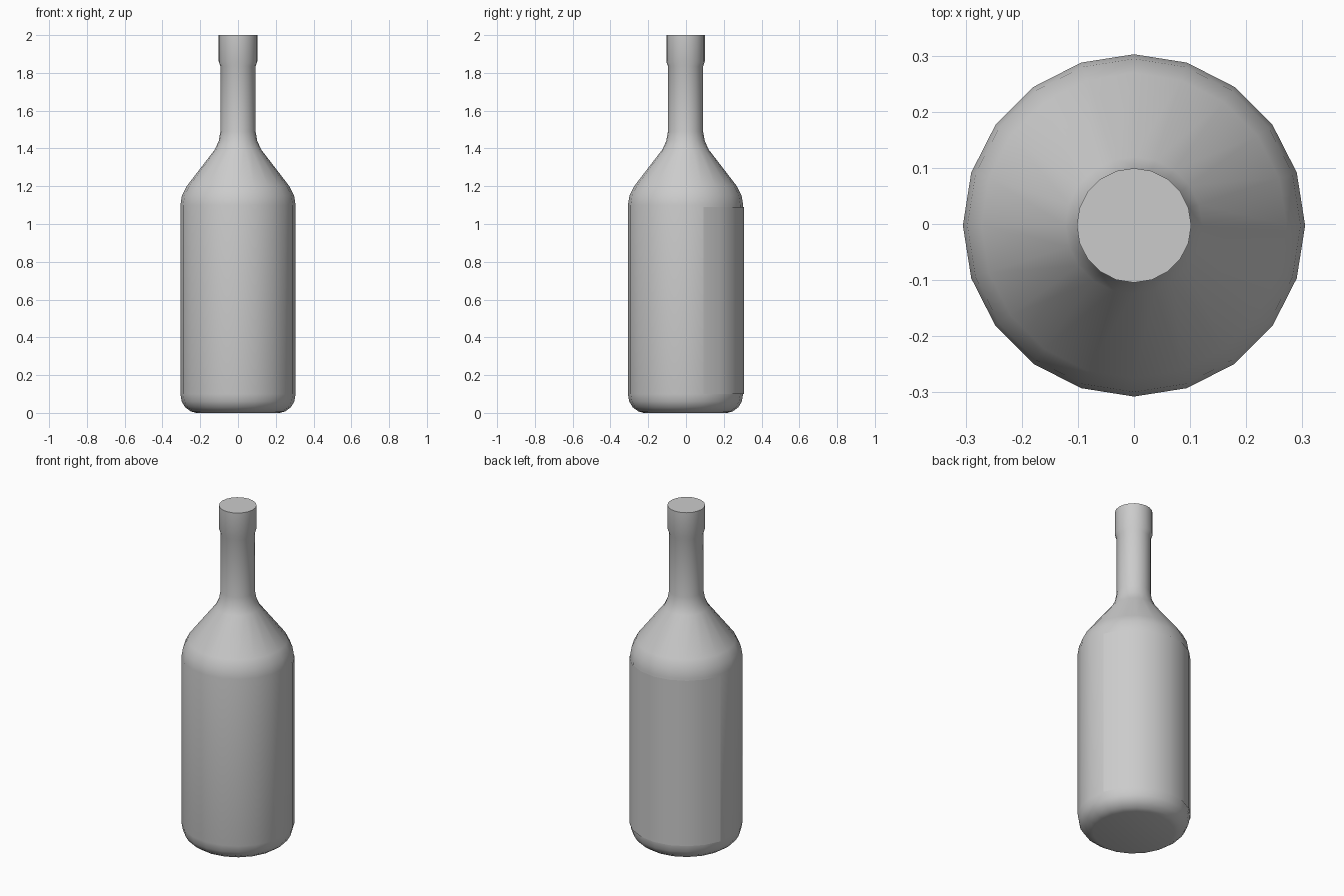
import bpy, bmesh
from math import cos, sin, tau

if "Cube" in bpy.data.objects:
    bpy.data.objects.remove(bpy.data.objects["Cube"])

SIDES = 20
Y_SHIFT = -0.0025  # the raised label pushes the bottle slightly forward


def lathe(name, profile, first=0, last=SIDES, caps=False):
    """Revolve (radius, z) points through whole facets first..last."""
    full = last - first == SIDES
    count = SIDES if full else last - first + 1
    bm = bmesh.new()
    rings = []
    for r, z in profile:
        angles = [tau * (first + i) / SIDES for i in range(count)]
        rings.append([bm.verts.new((r * cos(a), r * sin(a) + Y_SHIFT, z)) for a in angles])
    for low, high in zip(rings, rings[1:]):
        for i in range(last - first):
            j = (i + 1) % count
            bm.faces.new((low[i], low[j], high[j], high[i]))
    if caps:
        bm.faces.new(rings[0][::-1])
        bm.faces.new(rings[-1])
    mesh = bpy.data.meshes.new(name)
    bm.to_mesh(mesh)
    bm.free()
    obj = bpy.data.objects.new(name, mesh)
    bpy.context.collection.objects.link(obj)
    bpy.ops.object.select_all(action='DESELECT')
    obj.select_set(True)
    bpy.context.view_layer.objects.active = obj
    bpy.ops.object.shade_smooth_by_angle(angle=0.65)
    return obj


# Bottle: rounded base, straight body, conical shoulder, neck and thicker lip
lathe("bottle", [
    (0.222, 0.0), (0.25, 0.008), (0.28, 0.03), (0.298, 0.06), (0.305, 0.1),
    (0.305, 1.1), (0.297, 1.15), (0.272, 1.2),
    (0.122, 1.395), (0.102, 1.44), (0.093, 1.49),
    (0.093, 1.835), (0.102, 1.86), (0.102, 2.0),
], caps=True)

# Label: thin sheet wrapped round the back of the body
lathe("label", [(0.309, 0.1), (0.309, 1.09)], first=1, last=9)
